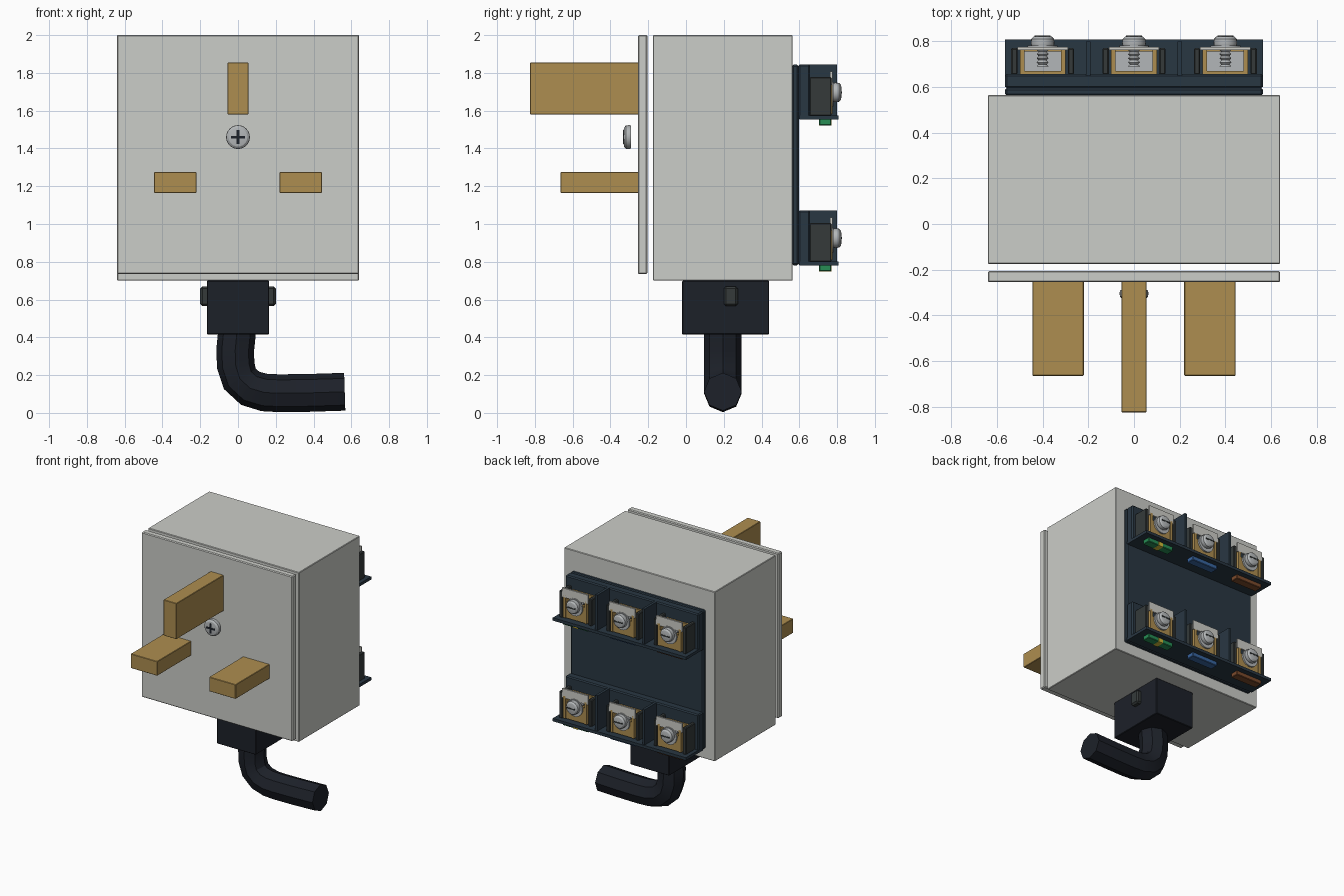
import bpy, bmesh
from math import sin, cos, pi
from mathutils import Vector

if "Cube" in bpy.data.objects:
    bpy.data.objects.remove(bpy.data.objects["Cube"])


def mat(name, r, g, b):
    m = bpy.data.materials.new(name)
    m.diffuse_color = (r, g, b, 1)
    m.use_nodes = True
    m.node_tree.nodes["Principled BSDF"].inputs["Base Color"].default_value = m.diffuse_color
    return m


SHELL = mat("shell", 0.60, 0.61, 0.58)
BRASS = mat("brass", 0.42, 0.27, 0.08)
BLACK = mat("black_plastic", 0.012, 0.015, 0.022)
NAVY = mat("navy_plastic", 0.022, 0.038, 0.055)
DARK = mat("dark_grey", 0.035, 0.042, 0.042)
STEEL = mat("steel", 0.45, 0.47, 0.48)
WHITE = mat("label_white", 0.62, 0.62, 0.58)
GREEN = mat("green", 0.02, 0.27, 0.09)
YELLOW = mat("yellow", 0.65, 0.5, 0.04)
BLUE = mat("blue", 0.04, 0.13, 0.35)
BROWN = mat("brown", 0.2, 0.07, 0.025)


def finish(name, bm, m, smooth=False):
    bmesh.ops.recalc_face_normals(bm, faces=bm.faces)
    me = bpy.data.meshes.new(name)
    bm.to_mesh(me)
    bm.free()
    me.materials.append(m)
    ob = bpy.data.objects.new(name, me)
    bpy.context.collection.objects.link(ob)
    if smooth:
        bpy.ops.object.select_all(action='DESELECT')
        ob.select_set(True)
        bpy.context.view_layer.objects.active = ob
        bpy.ops.object.shade_smooth_by_angle()
    return ob


def box(name, x, y, z, m, bevel=0.0):
    """Box from (min, max) pairs."""
    bm = bmesh.new()
    bmesh.ops.create_cube(bm, size=1)
    for v in bm.verts:
        v.co = Vector([r[0] if c < 0 else r[1] for r, c in zip((x, y, z), v.co)])
    if bevel:
        bmesh.ops.bevel(bm, geom=bm.edges[:], offset=bevel, segments=1, affect='EDGES')
    return finish(name, bm, m)


def lathe(name, x, z, profile, m, n=20):
    """Solid turned about an axis along y; profile is (radius, y)."""
    bm = bmesh.new()
    rings = [[bm.verts.new((x + r * cos(2 * pi * i / n), y, z + r * sin(2 * pi * i / n)))
              for i in range(n)] for r, y in profile]
    for a, b in zip(rings, rings[1:]):
        for i in range(n):
            j = (i + 1) % n
            bm.faces.new((a[i], a[j], b[j], b[i]))
    bm.faces.new(rings[0])
    bm.faces.new(rings[-1])
    return finish(name, bm, m, True)


# Enclosure and front plate
box("enclosure", (-0.64, 0.64), (-0.175, 0.565), (0.70, 2.0), SHELL, 0.004)
box("front_plate", (-0.64, 0.64), (-0.255, -0.205), (0.735, 2.0), SHELL, 0.006)

# Plug pins
box("earth_pin", (-0.055, 0.055), (-0.825, -0.25), (1.58, 1.855), BRASS, 0.003)
for s, side in ((-1, "left"), (1, "right")):
    box(side + "_pin", sorted((s * 0.22, s * 0.445)), (-0.665, -0.25), (1.165, 1.275), BRASS, 0.003)

# Front screw, standing clear of the plate, with a cross slot
lathe("front_screw", 0, 1.46, [(0.06, -0.29), (0.063, -0.30), (0.062, -0.318), (0.05, -0.328), (0.025, -0.332)], STEEL, 24)
box("front_screw_slot_a", (-0.037, 0.037), (-0.334, -0.32), (1.453, 1.467), BLACK)
box("front_screw_slot_b", (-0.007, 0.007), (-0.334, -0.32), (1.423, 1.497), BLACK)

# Cord grip and side tabs
box("cord_grip", (-0.165, 0.165), (-0.02, 0.44), (0.415, 0.70), BLACK, 0.004)
for s, side in ((-1, "left"), (1, "right")):
    box(side + "_grip_tab", sorted((s * 0.15, s * 0.20)), (0.20, 0.275), (0.565, 0.67), DARK, 0.012)

# Bent cable swept along a path in the xz plane
path = [(-0.005, 0.43), (-0.015, 0.33), (-0.012, 0.25), (0.01, 0.18), (0.065, 0.13),
        (0.14, 0.108), (0.22, 0.104), (0.38, 0.106), (0.565, 0.112)]
bm = bmesh.new()
rings = []
for i, (x, z) in enumerate(path):
    a, b = path[max(i - 1, 0)], path[min(i + 1, len(path) - 1)]
    t = Vector((b[0] - a[0], 0, b[1] - a[1])).normalized()
    nrm = Vector((-t.z, 0, t.x))
    rings.append([bm.verts.new(Vector((x, 0.195, z)) + 0.1 * (nrm * cos(k * pi / 4) + Vector((0, 1, 0)) * sin(k * pi / 4)))
                  for k in range(8)])
for a, b in zip(rings, rings[1:]):
    for k in range(8):
        bm.faces.new((a[k], a[(k + 1) % 8], b[(k + 1) % 8], b[k]))
bm.faces.new(rings[0])
bm.faces.new(rings[-1])
finish("cable", bm, BLACK, True)

# Terminal panel on the back
box("terminal_panel", (-0.565, 0.565), (0.56, 0.597), (0.78, 1.845), NAVY, 0.01)


def terminal(row, col, x, z0, colour):
    tag = f"{row}_{col}_"
    # Dark cheeks and brass clamp
    for s, side in ((-1, "left_"), (1, "right_")):
        box(tag + side + "cheek", sorted((x + s * 0.11, x + s * 0.138)), (0.655, 0.77), (z0 + 0.02, z0 + 0.225), DARK, 0.005)
        box(tag + side + "clamp", sorted((x + s * 0.08, x + s * 0.1)), (0.655, 0.775), (z0 + 0.03, z0 + 0.20), BRASS)
    box(tag + "clamp_back", (x - 0.1, x + 0.1), (0.655, 0.67), (z0 + 0.03, z0 + 0.20), BRASS)
    box(tag + "clamp_front", (x - 0.08, x + 0.08), (0.755, 0.77), (z0 + 0.03, z0 + 0.15), BRASS)
    box(tag + "clamp_floor", (x - 0.08, x + 0.08), (0.67, 0.755), (z0 + 0.03, z0 + 0.06), STEEL)
    # Blank label plate
    box(tag + "label", (x - 0.11, x + 0.11), (0.762, 0.775), (z0 + 0.185, z0 + 0.255), WHITE)
    # Washer, slotted screw and threaded shank
    zs = z0 + 0.145
    lathe(tag + "washer", x, zs - 0.01, [(0.066, 0.77), (0.066, 0.782), (0.04, 0.782)], STEEL)
    thread = [(0.018 if i % 2 else 0.026, 0.69 + 0.009 * i) for i in range(11)]
    lathe(tag + "shank", x, zs, thread, STEEL, 12)
    lathe(tag + "screw", x, zs, [(0.05, 0.782), (0.052, 0.79), (0.05, 0.81), (0.04, 0.82), (0.02, 0.824)], STEEL)
    box(tag + "slot", (x - 0.035, x + 0.035), (0.815, 0.8255), (zs - 0.005, zs + 0.005), DARK)
    # Colour tab under the shelf
    box(tag + "tab", (x - 0.11, x + 0.11), (0.705, 0.768), (z0 - 0.03, z0 + 0.01), colour, 0.004)
    if colour == GREEN:
        box(tag + "tab_stripe", (x - 0.02, x + 0.02), (0.704, 0.769), (z0 - 0.031, z0), YELLOW)


# Two terminal rows
for row, z0 in (("lower", 0.78), ("upper", 1.552)):
    box(row + "_rail", (-0.565, 0.565), (0.595, 0.657), (z0, z0 + 0.292), NAVY, 0.008)
    box(row + "_shelf", (-0.565, 0.565), (0.60, 0.808), (z0, z0 + 0.022), NAVY)
    for x, side in ((-0.2, "left"), (0.2, "right")):
        box(f"{row}_{side}_divider", (x - 0.01, x + 0.01), (0.65, 0.80), (z0 + 0.01, z0 + 0.292), NAVY)
    for x, col, c in ((-0.4, "left", BROWN), (0, "middle", BLUE), (0.4, "right", GREEN)):
        terminal(row, col, x, z0, c)
